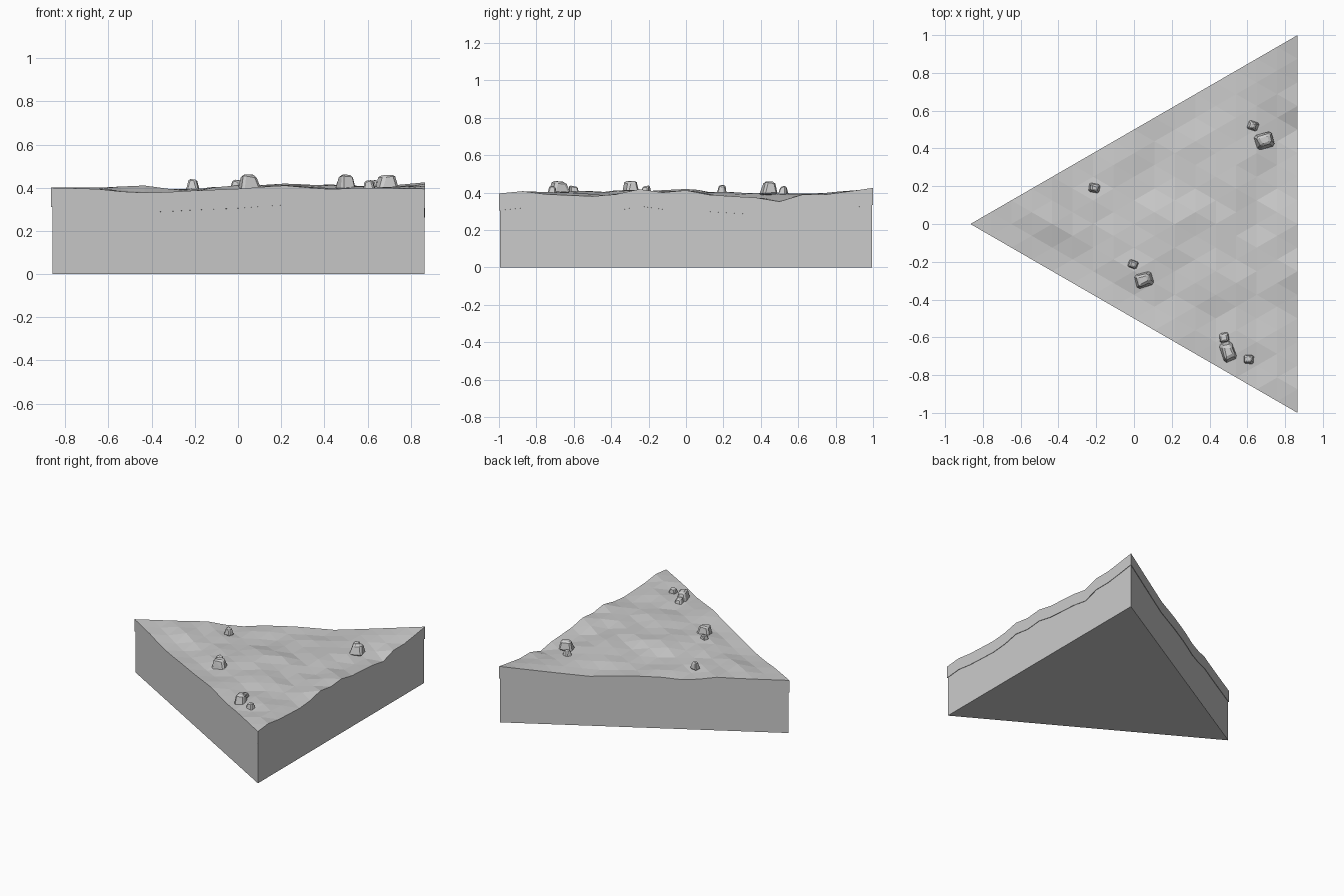
import bpy, bmesh, math, random
from mathutils import Vector, Matrix

if "Cube" in bpy.data.objects:
    bpy.data.objects.remove(bpy.data.objects["Cube"])

random.seed(7)
R3 = math.sqrt(3) / 2
TIP, BACK, FRONT = Vector((-R3, 0)), Vector((R3, 1)), Vector((R3, -1))
CENTRE = (TIP + BACK + FRONT) / 3


def finish(bm, name):
    bmesh.ops.recalc_face_normals(bm, faces=bm.faces)
    me = bpy.data.meshes.new(name)
    bm.to_mesh(me)
    bm.free()
    ob = bpy.data.objects.new(name, me)
    bpy.context.collection.objects.link(ob)
    return ob


# Edge height profiles: (fraction along edge, z)
FRONT_EDGE = [(0, .4), (.12, .395), (.18, .383), (.27, .375), (.36, .385), (.5, .395),
              (.62, .411), (.74, .392), (.83, .40), (1, .395)]
RIGHT_EDGE = [(0, .395), (.06, .408), (.13, .39), (.25, .38), (.3, .385), (.375, .418),
              (.44, .40), (.5, .412), (.57, .385), (.68, .375), (.75, .352), (.81, .39), (.88, .39), (1, .425)]
BACK_EDGE = [(0, .4), (.17, .40), (.27, .405), (.34, .37), (.45, .39), (.55, .39),
             (.69, .375), (.85, .40), (1, .425)]


def profile(pts, t):
    for (a, za), (b, zb) in zip(pts, pts[1:]):
        if t <= b + 1e-6:
            return za + (zb - za) * (t - a) / (b - a)
    return pts[-1][1]


# Terrain control points: edges plus a few interior bumps and hollows
controls = []
for pts, a, b in ((FRONT_EDGE, TIP, FRONT), (RIGHT_EDGE, FRONT, BACK), (BACK_EDGE, TIP, BACK)):
    for i in range(17):
        controls.append((a.lerp(b, i / 16), profile(pts, i / 16)))
for x, y, z in ((-.45, .03, .41), (-.2, .1, .39), (0, -.2, .405), (.2, 0, .42), (.2, .3, .385),
                (.45, -.3, .41), (.5, .15, .395), (.6, .5, .40), (.65, -.65, .405), (.6, -.05, .39)):
    controls.append((Vector((x, y)), z))


def height(p):
    num = den = 0
    for q, z in controls:
        w = 1 / ((p - q).length_squared + 1e-7) ** 1.5
        num, den = num + w * z, den + w
    return num / den


# Rocky base
bm = bmesh.new()
corners = [CENTRE + (c - CENTRE) * .994 for c in (TIP, FRONT, BACK)]
face = bm.faces.new([bm.verts.new((c.x, c.y, 0)) for c in corners])
ext = bmesh.ops.extrude_face_region(bm, geom=[face])
for v in ext["geom"]:
    if isinstance(v, bmesh.types.BMVert):
        v.co.z = .345
if not any(len(f.verts) == 3 and f.calc_center_median().z < .01 for f in bm.faces):
    bm.faces.new([v for v in bm.verts if v.co.z < .01])
finish(bm, "base")

# Undulating ground layer: triangular grid with a skirt
N = 16
bm = bmesh.new()
top, low = {}, {}
for i in range(N + 1):
    for j in range(i + 1):
        p = TIP + (FRONT - TIP) * ((i - j) / N) + (BACK - TIP) * (j / N)
        inside = 0 < j < i < N
        z = height(p) + (random.uniform(-.009, .009) if inside else 0)
        top[i, j] = bm.verts.new((p.x, p.y, z))
        low[i, j] = bm.verts.new((p.x, p.y, z - .09))
for grid in (top, low):
    for i in range(N):
        for j in range(i + 1):
            bm.faces.new((grid[i, j], grid[i + 1, j], grid[i + 1, j + 1]))
            if j < i:
                bm.faces.new((grid[i, j], grid[i + 1, j + 1], grid[i, j + 1]))
rim = [(i, 0) for i in range(N)] + [(N, j) for j in range(N)] + [(i, i) for i in range(N, 0, -1)]
for a, b in zip(rim, rim[1:] + rim[:1]):
    bm.faces.new((top[a], top[b], low[b], low[a]))
finish(bm, "ground_layer")


# Scattered faceted rocks: x, y, width, depth, top z, turn
def rock(k, x, y, w, d, ztop, turn):
    bm = bmesh.new()
    bmesh.ops.create_cube(bm, size=1)
    for v in bm.verts:
        if v.co.z > 0:
            v.co.x *= random.uniform(.4, .8)
            v.co.y *= random.uniform(.4, .8)
        v.co.z += random.uniform(-.1, .1)
    bmesh.ops.bevel(bm, geom=bm.edges[:], offset=.13, segments=1, affect='EDGES')
    hull = bmesh.ops.convex_hull(bm, input=bm.verts[:])
    bmesh.ops.delete(bm, geom=list(set(g for g in hull["geom_interior"] if isinstance(g, bmesh.types.BMVert))),
                     context='VERTS')
    bmesh.ops.dissolve_limit(bm, angle_limit=.1, verts=bm.verts[:], edges=bm.edges[:])
    zs = [v.co.z for v in bm.verts]
    z0, span = min(zs), max(zs) - min(zs)
    bottom = .385
    for v in bm.verts:
        v.co = Vector((v.co.x * w, v.co.y * d, bottom + (v.co.z - z0) / span * (ztop - bottom)))
    bmesh.ops.rotate(bm, verts=bm.verts, matrix=Matrix.Rotation(math.radians(turn), 3, 'Z'))
    bmesh.ops.translate(bm, verts=bm.verts, vec=(x, y, 0))
    finish(bm, f"rock_{k}")


ROCKS = [(.69, .44, .10, .085, .46, 15), (.63, .52, .06, .05, .435, -20), (-.21, .19, .06, .05, .44, -10),
         (-.005, -.215, .06, .05, .437, -20), (.055, -.295, .10, .08, .462, 15),
         (.478, -.6, .055, .055, .437, 10), (.497, -.675, .075, .11, .462, 20), (.608, -.717, .055, .05, .435, -5)]
for k, r in enumerate(ROCKS, 1):
    rock(k, *r)
